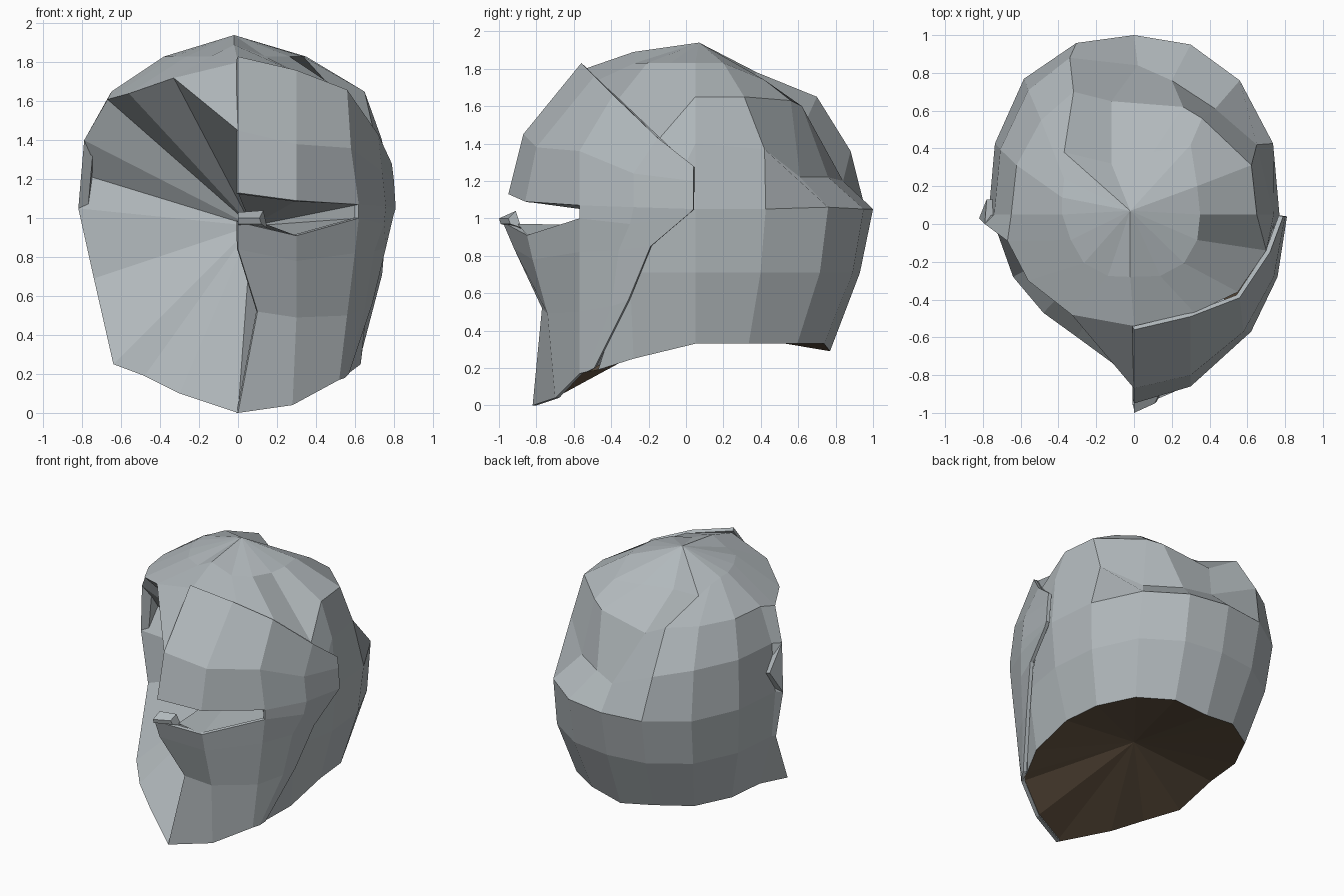
import bpy
from math import cos, sin, pi

old = bpy.data.objects.get("Cube")
if old:
    bpy.data.objects.remove(old, do_unlink=True)


def make_material(name, color):
    mat = bpy.data.materials.new(name)
    mat.use_nodes = True
    mat.diffuse_color = color
    bsdf = next(n for n in mat.node_tree.nodes if n.type == 'BSDF_PRINCIPLED')
    bsdf.inputs["Base Color"].default_value = color
    return mat


steel = make_material("steel grey", (.44, .48, .5, 1))
leather = make_material("dark brown lining", (.13, .09, .055, 1))


def make_object(name, faces, mat):
    """Build a flat-shaded mesh from faces given as lists of points."""
    points, index, polys = [], {}, []
    for face in faces:
        poly = []
        for p in face:
            p = tuple(p)
            if p not in index:
                index[p] = len(points)
                points.append(p)
            if index[p] not in poly:
                poly.append(index[p])
        if len(poly) > 2:
            polys.append(poly)
    mesh = bpy.data.meshes.new(name)
    mesh.from_pydata(points, [], polys)
    mesh.materials.append(mat)
    obj = bpy.data.objects.new(name, mesh)
    bpy.context.collection.objects.link(obj)
    return obj


def fan(loop, tip):
    return [(a, b, tip) for a, b in zip(loop, loop[1:])]


def strip(upper, lower):
    return [(upper[i], lower[i], lower[i + 1], upper[i + 1])
            for i in range(len(upper) - 1)]


def ring(z, width, depth, count, front=None):
    """Slightly squared ring from the +x side round the back to the front."""
    pts = []
    for j in range(count):
        a = j * pi / 8
        d = depth if j <= 8 else front
        bulge = 1 + .07 * sin(2 * a) ** 2
        pts.append((width * cos(a) * bulge, .05 + d * sin(a) * bulge, z))
    return pts


# Dome rings and the lower rings of the shell
crown = (-.02, .07, 1.94)
upper = ring(1.83, .35, .38, 16, .34)
brow = ring(1.65, .65, .66, 16, .6)
temple = ring(1.4, .74, .87, 9)
middle = ring(1.05, .77, .95, 9)
cheek = ring(.71, .74, .88, 9)
neck = ring(.33, .64, .72, 9)

# Front edge of the dome
upper[12] = (-.02, -.28, 1.89)
brow[9:] = [(-.67, -.09, 1.61), (-.56, -.3, 1.64), (-.33, -.48, 1.72), (0, -.54, 1.8),
            (.32, -.47, 1.74), (.55, -.36, 1.64), (.7, -.14, 1.43)]

# Sunken hollow at the upper back, with a raised crest on its -x side
upper[2:9] = [(.3, .42, 1.74), (.1, .38, 1.74), (-.12, .32, 1.74), (-.37, .38, 1.78),
              (-.37, .24, 1.81), (-.38, .14, 1.83), (-.38, .05, 1.83)]
brow[2:6] = [(.36, .56, 1.63), (.26, .62, 1.6), (-.12, .65, 1.54), (-.32, .7, 1.65)]
temple[1:6] = [(.65, .42, 1.37), (.43, .61, 1.22), (.2, .76, 1.22),
               (.02, .84, 1.2), (-.34, .88, 1.36)]
middle[2:5] = [(.56, .76, 1.06), (.3, .95, 1.05), (0, 1, 1.05)]
neck[4] = (0, .77, .29)

# Lower rings continue forward to the open rim
rims = [((.74, 0, 1.3), temple, (-.79, 0, 1.4)),
        ((.73, -.12, 1.05), middle, (-.82, .03, 1.05)),
        ((.68, -.3, .71), cheek, (-.74, 0, .69)),
        ((.63, -.28, .25), neck, (-.64, -.28, .25))]
rows = [[a] + row + [b] for a, row, b in rims]

shell = fan(upper + upper[:1], crown)
shell += strip(upper + upper[:1], brow + brow[:1])
shell += strip([brow[15]] + brow[:10], rows[0])
for a, b in zip(rows, rows[1:]):
    shell += strip(a, b)

# Jaw corner on +x and notch in the open rim on -x
jaw_corner = (.55, -.47, .19)
notch = (-.78, .13, 1.22)
shell += [(rows[2][0], jaw_corner, rows[3][0]), (rows[0][-1], notch, rows[1][-1])]
make_object("helmet_shell", shell, steel)

# Half face plate, rows from the top edge to the chin
plate = [
    [(0, -.56, 1.83), (.3, -.49, 1.76), (.56, -.39, 1.66), (.72, -.15, 1.43), (.79, .04, 1.28)],
    [(0, -.87, 1.45), (.3, -.8, 1.38), (.58, -.57, 1.36), (.74, -.28, 1.24), (.8, .04, 1.2)],
    [(0, -.95, 1.13), (.3, -.86, 1.09), (.62, -.57, 1.07), (.76, -.28, 1.06), (.81, .04, 1.05)],
    [(0, -.98, .98), (.3, -.85, .91), (.62, -.57, 1), (.75, -.3, .97), (.8, .01, 1.02)],
    [(0, -.92, .84), (.3, -.82, .78), (.6, -.57, .82), (.7, -.36, .83), (.76, -.19, .85)],
    [(.1, -.77, .52), (.3, -.74, .49), (.56, -.57, .5), (.65, -.4, .53), (.69, -.31, .56)],
    [(0, -.82, 0), (.28, -.7, .04), (.52, -.57, .17), (.55, -.53, .18), (.57, -.49, .2)],
]
faces = []
for r in range(6):
    start = 2 if r == 2 else 0        # leave the eye slot open
    faces += strip(plate[r][start:], plate[r + 1][start:])
face_plate = make_object("face_plate", faces, steel)
solid = face_plate.modifiers.new("thickness", 'SOLIDIFY')
solid.thickness = .025
solid.offset = -1

# Small tilted nose block at the front of the slot
low = [(0, -.99, .97), (.12, -.94, .97), (.15, -.88, .95), (0, -.92, .95)]
high = [(0, -1, 1), (.11, -.95, 1), (.13, -.91, 1.04), (0, -.92, 1.03)]
make_object("nose_block", [low[::-1], high] + strip(high + high[:1], low + low[:1]), steel)

# Folded panel closing the open side and the eye slot
chin, bridge = plate[-1][0], plate[1][0]
jaw_edge = [rows[3][-1], (-.48, -.47, .19), (-.3, -.6, .1), chin]
rim = [bridge, brow[11], brow[10], brow[9], rows[0][-1], notch, rows[1][-1], rows[2][-1]]
rim += jaw_edge + [plate[5][0], plate[4][0], (.14, -.9, .97)] + plate[3][1:3]
rim += plate[2][2::-1] + [bridge]
panel = fan(rim, (.07, .1, .96))
panel.append((bridge, brow[12], brow[11]))
make_object("open_side_panel", panel, steel)

# Hollow lining under the neck
hem = rows[3][:-1] + jaw_edge + plate[-1][1:3] + [jaw_corner, rows[3][0]]
make_object("neck_lining", fan(hem[::-1], (0, 0, .42)), leather)
